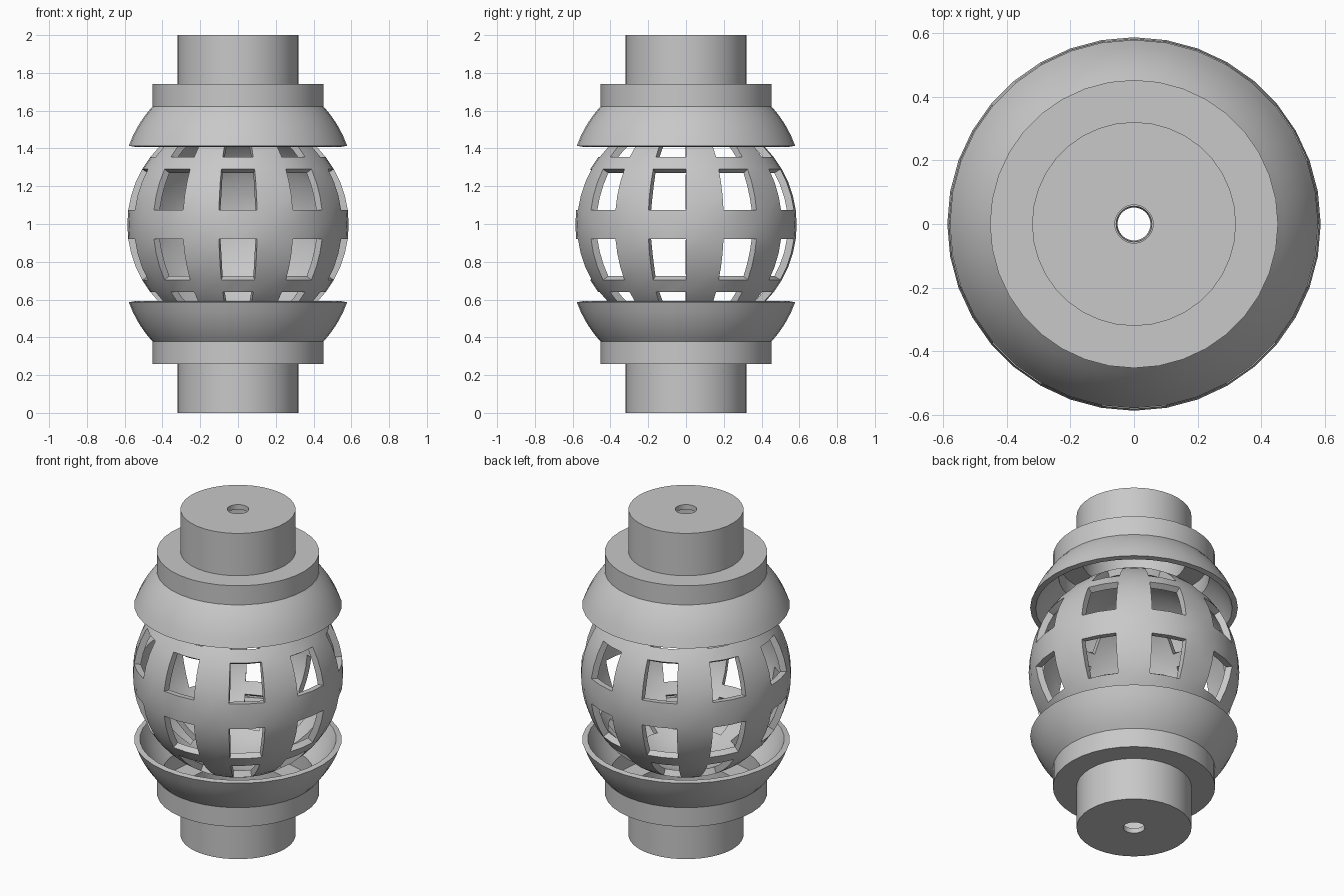
import bpy, bmesh
from math import sin, cos, acos, sqrt, radians, degrees, tau

if "Cube" in bpy.data.objects:
    bpy.data.objects.remove(bpy.data.objects["Cube"], do_unlink=True)

SEGMENTS = 36
BALL_R, BALL_Z = 0.586, 0.997

grey = bpy.data.materials.new("plain grey")
grey.use_nodes = True
grey.diffuse_color = (0.58, 0.58, 0.58, 1)
grey.node_tree.nodes["Principled BSDF"].inputs["Base Color"].default_value = (0.58, 0.58, 0.58, 1)


def finish(bm, name):
    mesh = bpy.data.meshes.new(name)
    bm.to_mesh(mesh)
    bm.free()
    mesh.materials.append(grey)
    obj = bpy.data.objects.new(name, mesh)
    bpy.context.collection.objects.link(obj)
    bpy.ops.object.select_all(action="DESELECT")
    obj.select_set(True)
    bpy.context.view_layer.objects.active = obj
    return obj


def smooth():
    bpy.ops.object.shade_smooth_by_angle(angle=radians(30))


def lathe(name, profile):
    """Turn a closed (radius, height) outline around the z axis."""
    bm = bmesh.new()
    rings = []
    for j in range(SEGMENTS):
        a = tau * j / SEGMENTS
        rings.append([bm.verts.new((r * cos(a), r * sin(a), z)) for r, z in profile])
    for j in range(SEGMENTS):
        here, there = rings[j], rings[(j + 1) % SEGMENTS]
        for i in range(len(profile)):
            k = (i + 1) % len(profile)
            bm.faces.new((here[i], there[i], there[k], here[k]))
    bmesh.ops.recalc_face_normals(bm, faces=bm.faces)
    finish(bm, name)
    smooth()


def bowl_arc(radius, r_start, r_end, centre=0.793, steps=6):
    """Points of a spherical bowl between two radii."""
    points = []
    for i in range(steps + 1):
        r = r_start + (r_end - r_start) * i / steps
        points.append((r, centre - sqrt(radius ** 2 - r ** 2)))
    return points


# Hollow stepped end caps with flared bowls, mirrored top to bottom
outline = [(0.06, 0), (0.32, 0), (0.32, 0.26), (0.452, 0.26)]
outline += bowl_arc(0.614, 0.452, 0.578)
outline += bowl_arc(0.583, 0.547, 0.42)
outline += [(0.42, 0.29), (0.29, 0.29), (0.29, 0.03), (0.06, 0.03)]
lathe("lower_cup", outline)
lathe("upper_cup", [(r, 2 - z) for r, z in outline])


# Ball cage: nine columns of windows in four rows, with open poles
def is_window(lat, column):
    in_row = 7.5 < abs(lat) < 30 or 37.5 < abs(lat) < 60
    return in_row and column % 4 < 2


pole = degrees(acos(0.056 / BALL_R))
lats = [-pole] + [7.5 * i for i in range(-11, 12)] + [pole]
bm = bmesh.new()
grid = []
for lat in lats:
    r, z = BALL_R * cos(radians(lat)), BALL_Z + BALL_R * sin(radians(lat))
    angles = [radians(-100) + tau * j / SEGMENTS for j in range(SEGMENTS)]
    grid.append([bm.verts.new((r * cos(a), r * sin(a), z)) for a in angles])
for i in range(len(lats) - 1):
    for j in range(SEGMENTS):
        if not is_window((lats[i] + lats[i + 1]) / 2, j):
            k = (j + 1) % SEGMENTS
            bm.faces.new((grid[i][j], grid[i][k], grid[i + 1][k], grid[i + 1][j]))
bmesh.ops.delete(bm, geom=[v for v in bm.verts if not v.link_faces], context="VERTS")
cage = finish(bm, "ball_cage")
shell = cage.modifiers.new("shell", "SOLIDIFY")
shell.thickness = 0.038
shell.offset = -1
bpy.ops.object.modifier_apply(modifier=shell.name)
smooth()
